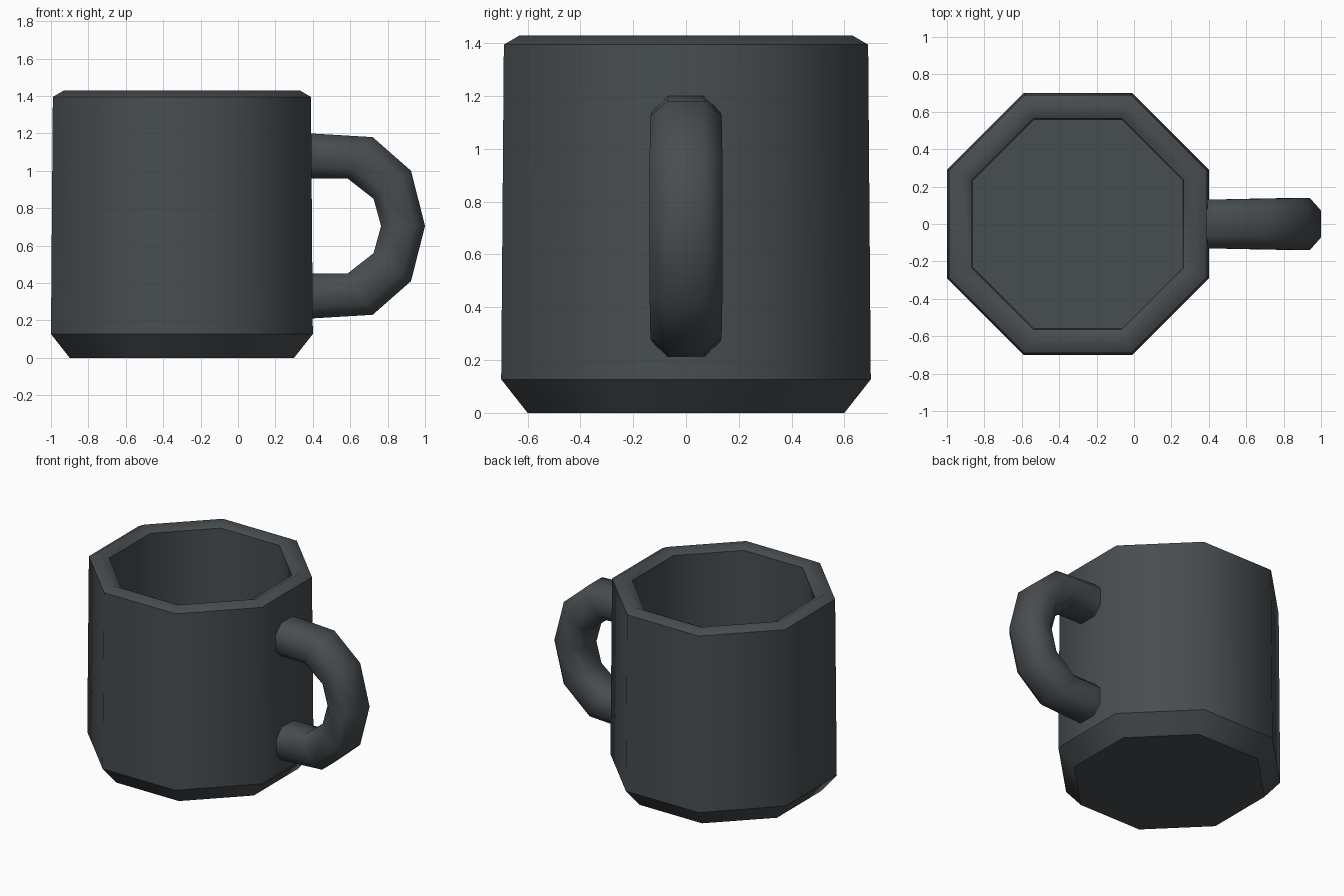
import bpy, bmesh, math
from mathutils import Vector

if "Cube" in bpy.data.objects:
    bpy.data.objects.remove(bpy.data.objects["Cube"])

mat = bpy.data.materials.new("charcoal glaze")
mat.diffuse_color = (0.064, 0.074, 0.081, 1)
mat.use_nodes = True
mat.node_tree.nodes["Principled BSDF"].inputs["Base Color"].default_value = mat.diffuse_color


def finish(name, bm):
    bmesh.ops.recalc_face_normals(bm, faces=bm.faces)
    for f in bm.faces:
        f.smooth = True
    me = bpy.data.meshes.new(name)
    bm.to_mesh(me)
    bm.free()
    me.materials.append(mat)
    ob = bpy.data.objects.new(name, me)
    bpy.context.collection.objects.link(ob)
    return ob


def skin(bm, rings):
    # bridge successive rings of points and cap both ends
    vs = [[bm.verts.new(p) for p in r] for r in rings]
    n = len(vs[0])
    for a, b in zip(vs, vs[1:]):
        for i in range(n):
            j = (i + 1) % n
            bm.faces.new((a[i], a[j], b[j], b[i]))
    bm.faces.new(vs[0])
    bm.faces.new(vs[-1])
    return vs


# Cup: octagonal profile (apothem, height) from base, over the rim, to the inner floor
SIDES, CX = 8, -0.3
profile = [(0.60, 0), (0.70, 0.127), (0.69, 1.395), (0.63, 1.43),
           (0.565, 1.395), (0.56, 0.13)]
rings = []
for a, z in profile:
    r = a / math.cos(math.pi / SIDES)
    rings.append([Vector((CX + r * math.cos((i + 0.5) * math.tau / SIDES),
                          r * math.sin((i + 0.5) * math.tau / SIDES), z))
                  for i in range(SIDES)])
bm = bmesh.new()
vs = skin(bm, rings)
# crisp edges around base, chamfer, rim and floor; upright corners stay soft
for k in (0, 1, 2, 4, 5):
    for i in range(SIDES):
        bm.edges.get((vs[k][i], vs[k][(i + 1) % SIDES])).smooth = False
finish("cup", bm)

# Handle: chamfered section swept between an outer and an inner outline (x, z)
outer = [(0.385, 1.20), (0.72, 1.18), (0.925, 1.00), (1.0, 0.705)]
inner = [(0.385, 0.96), (0.585, 0.96), (0.725, 0.85), (0.765, 0.705)]
widths = [0.13, 0.135, 0.138, 0.138]
MID = 0.705
pairs = list(zip(outer, inner, widths))
pairs += [((o[0], 2 * MID - o[1]), (i[0], 2 * MID - i[1]), w)
          for o, i, w in reversed(pairs[:-1])]
section = [(0.52, 1), (1, 0.5), (1, -0.5), (0.52, -1),
           (-0.52, -1), (-1, -0.5), (-1, 0.5), (-0.52, 1)]
rings = []
for o, i, w in pairs:
    po, pi = Vector((o[0], 0, o[1])), Vector((i[0], 0, i[1]))
    c, h = (po + pi) / 2, (po - pi) / 2
    rings.append([c + h * t + Vector((0, w * s, 0)) for s, t in section])
bm = bmesh.new()
vs = skin(bm, rings)
for r in (vs[0], vs[-1]):
    for i in range(len(section)):
        bm.edges.get((r[i], r[(i + 1) % len(section)])).smooth = False
finish("handle", bm)
